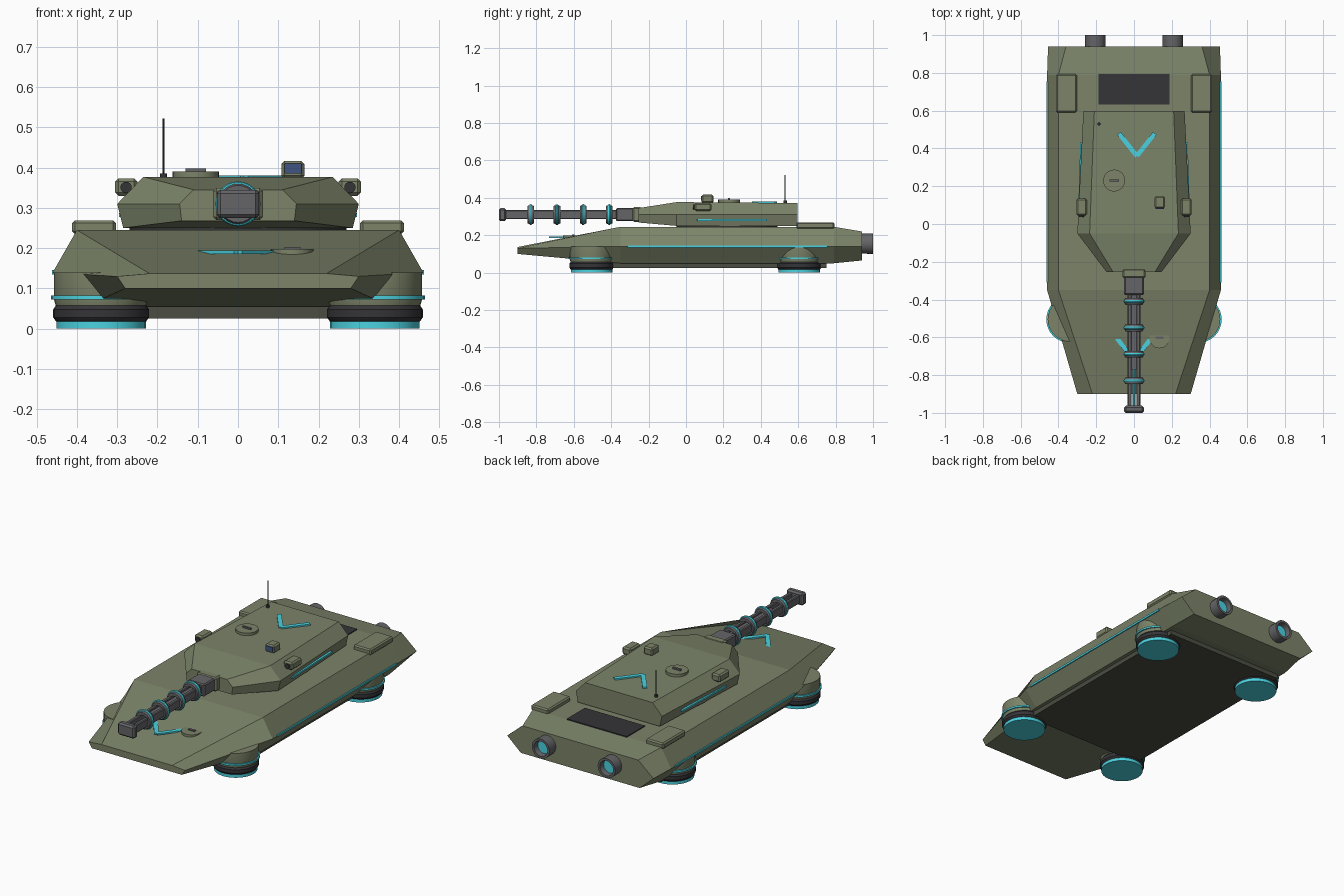
import bpy, bmesh
from math import pi, atan2, hypot
from mathutils import Vector

if "Cube" in bpy.data.objects:
    bpy.data.objects.remove(bpy.data.objects["Cube"])


def mat(name, r, g, b):
    m = bpy.data.materials.new(name)
    m.diffuse_color = (r, g, b, 1)
    m.use_nodes = True
    m.node_tree.nodes["Principled BSDF"].inputs["Base Color"].default_value = m.diffuse_color
    return m


GREEN = mat("olive", 0.20, 0.23, 0.14)
DARK = mat("dark", 0.035, 0.035, 0.04)
UNDER = mat("underside", 0.07, 0.075, 0.055)
METAL = mat("metal", 0.13, 0.13, 0.14)
CYAN = mat("glow", 0.07, 0.65, 0.75)
LENS = mat("lens", 0.05, 0.09, 0.22)


def finish(bm, name, m, bevel=0):
    bmesh.ops.recalc_face_normals(bm, faces=bm.faces)
    me = bpy.data.meshes.new(name)
    bm.to_mesh(me)
    bm.free()
    ob = bpy.data.objects.new(name, me)
    bpy.context.collection.objects.link(ob)
    me.materials.append(m)
    if bevel:
        b = ob.modifiers.new("bevel", 'BEVEL')
        b.width, b.segments = bevel, 1
    return ob


def box(name, x, y, z, m, bevel=0):
    """Box from (min, max) ranges."""
    bm = bmesh.new()
    bmesh.ops.create_cube(bm, size=1)
    for v in bm.verts:
        v.co = Vector([(r[0] + r[1]) / 2 + c * (r[1] - r[0]) for r, c in zip((x, y, z), v.co)])
    return finish(bm, name, m, bevel)


def loft(name, sections, m):
    """Skin (y, [(half width, z)...]) sections, mirrored across x."""
    bm = bmesh.new()
    rings = []
    for y, half in sections:
        pts = half + [(-x, z) for x, z in reversed(half)]
        rings.append([bm.verts.new((x, y, z)) for x, z in pts])
    n = len(rings[0])
    for a, b in zip(rings, rings[1:]):
        for i in range(n):
            j = (i + 1) % n
            bm.faces.new((a[i], a[j], b[j], b[i]))
    bm.faces.new(rings[0])
    bm.faces.new(rings[-1])
    return finish(bm, name, m)


def lathe(name, profile, loc, m, axis='Z', n=32):
    """Revolve (radius, height) points around an axis through loc."""
    bm = bmesh.new()
    vs = [bm.verts.new((r, 0, h)) for r, h in profile]
    es = [bm.edges.new(p) for p in zip(vs, vs[1:])]
    bmesh.ops.spin(bm, geom=vs + es, axis=(0, 0, 1), cent=(0, 0, 0), angle=2 * pi, steps=n)
    bmesh.ops.remove_doubles(bm, verts=bm.verts, dist=1e-5)
    ob = finish(bm, name, m)
    ob.location = loc
    if axis == 'Y':
        ob.rotation_euler = (-pi / 2, 0, 0)
    return ob


def disc(name, r, h0, h1, loc, m, axis='Z', n=32):
    return lathe(name, [(0, h0), (r, h0), (r, h1), (0, h1)], loc, m, axis, n)


def chevron(name, half, y_tip, y_end, z, width=0.024):
    for s in (-1, 1):
        dx, dy = s * half, y_end - y_tip
        ob = box(name, (0, hypot(dx, dy)), (-width / 2, width / 2), (-0.004, 0.004), CYAN)
        ob.location = (0, y_tip, z)
        ob.rotation_euler = (0, 0, atan2(dy, dx))


# Hull and belly plate
loft("hull", [
    (-0.90, [(0.28, 0.10), (0.30, 0.13), (0.22, 0.137)]),
    (-0.35, [(0.39, 0.05), (0.46, 0.14), (0.40, 0.245)]),
    (0.79, [(0.39, 0.05), (0.46, 0.14), (0.40, 0.245)]),
    (0.94, [(0.37, 0.065), (0.455, 0.14), (0.36, 0.22)])], GREEN)
box("belly_plate", (-0.37, 0.37), (-0.42, 0.75), (0.025, 0.055), UNDER)

# Turret with its ring
disc("turret_ring", 0.27, 0.24, 0.256, (0, 0.22, 0), DARK)
loft("turret", [
    (-0.255, [(0.14, 0.268), (0.145, 0.31), (0.11, 0.345)]),
    (-0.05, [(0.285, 0.25), (0.30, 0.31), (0.235, 0.377)]),
    (0.597, [(0.255, 0.25), (0.268, 0.31), (0.21, 0.372)])], GREEN)

# Hover pods
for s in (-1, 1):
    for y in (-0.505, 0.605):
        p = (s * 0.34, y, 0)
        lathe("hover_pod", [(0, 0.055), (0.112, 0.055), (0.117, 0.072), (0.117, 0.14), (0, 0.14)], p, GREEN)
        lathe("pod_glow_ring", [(0.11, 0.072), (0.124, 0.072), (0.124, 0.082), (0.11, 0.082)], p, CYAN)
        lathe("pod_skirt", [(0.10, 0.012), (0.112, 0.018), (0.119, 0.028), (0.119, 0.048),
                            (0.112, 0.058), (0.10, 0.058)], p, DARK)
        disc("pod_thruster", 0.111, 0, 0.03, p, CYAN)

# Rail gun
GZ = 0.31
box("gun_collar", (-0.062, 0.062), (-0.285, -0.235), (GZ - 0.04, GZ + 0.04), GREEN, 0.008)
box("gun_breech", (-0.052, 0.052), (-0.375, -0.25), (GZ - 0.035, GZ + 0.035), METAL, 0.006)
for s in (-1, 1):
    box("gun_rail", sorted((s * 0.013, s * 0.034)), (-0.97, -0.36), (GZ - 0.024, GZ + 0.024), METAL, 0.004)
box("gun_spine", (-0.013, 0.013), (-0.77, -0.36), (GZ - 0.014, GZ + 0.014), METAL)
disc("gun_core", 0.009, -0.96, -0.7, (0, 0, GZ), CYAN, 'Y', 10)
box("gun_muzzle", (-0.052, 0.052), (-1.0, -0.962), (GZ - 0.035, GZ + 0.035), METAL, 0.009)
for y in (-0.83, -0.69, -0.55, -0.41):
    lathe("coil", [(0.03, -0.018), (0.046, -0.018), (0.050, -0.010), (0.050, 0.010),
                   (0.046, 0.018), (0.03, 0.018)], (0, y, GZ), METAL, 'Y', 24)
    bpy.ops.mesh.primitive_torus_add(location=(0, y, GZ), rotation=(pi / 2, 0, 0), major_radius=0.047,
                                     minor_radius=0.009, major_segments=24, minor_segments=8)
    bpy.context.object.name = "coil_glow"
    bpy.context.object.data.materials.append(CYAN)

# Commander hatch and driver hatch
disc("commander_hatch", 0.058, 0.37, 0.39, (-0.105, 0.23, 0), GREEN, n=24)
box("hatch_handle", (-0.13, -0.08), (0.224, 0.236), (0.388, 0.398), METAL)
disc("driver_hatch", 0.053, 0.175, 0.198, (0.135, -0.605, 0), GREEN, n=24)
box("driver_periscope", (0.115, 0.155), (-0.61, -0.595), (0.195, 0.203), METAL)

# Roof sight and side sensors
box("roof_sight", (0.108, 0.165), (0.083, 0.147), (0.372, 0.417), GREEN, 0.008)
box("sight_lens", (0.115, 0.158), (0.079, 0.09), (0.385, 0.41), LENS)
for s in (-1, 1):
    box("side_sensor", sorted((s * 0.25, s * 0.305)), (0.045, 0.135), (0.33, 0.373), GREEN, 0.008)
    disc("sensor_lens", 0.014, 0.038, 0.06, (s * 0.278, 0, 0.351), DARK, 'Y', 16)

# Antenna
disc("antenna_base", 0.009, 0.365, 0.385, (-0.185, 0.53, 0), DARK, n=12)
disc("antenna", 0.0028, 0.38, 0.522, (-0.185, 0.53, 0), DARK, n=8)

# Rear deck: grille, stowage boxes, exhaust nozzles
box("engine_grille", (-0.187, 0.187), (0.632, 0.793), (0.235, 0.25), DARK)
for s in (-1, 1):
    box("deck_box", sorted((s * 0.303, s * 0.412)), (0.59, 0.793), (0.235, 0.269), GREEN, 0.007)
    lathe("exhaust_nozzle", [(0, 0.90), (0.052, 0.90), (0.055, 1.0), (0.042, 1.0), (0.038, 0.965),
                             (0, 0.965)], (s * 0.205, 0, 0.155), METAL, 'Y', 24)
    disc("exhaust_glow", 0.037, 0.96, 0.972, (s * 0.205, 0, 0.155), CYAN, 'Y', 24)

    # Glow strips on hull and turret sides
    box("hull_strip", sorted((s * 0.45, s * 0.462)), (-0.31, 0.755), (0.135, 0.146), CYAN)
    strip = box("turret_strip", (-0.006, 0.006), (-0.187, 0.187), (-0.005, 0.005), CYAN)
    strip.location = (s * 0.284, 0.247, 0.282)
    strip.rotation_euler = (0, 0, s * 0.03)

# Chevron markings
chevron("turret_chevron", 0.095, 0.36, 0.48, 0.377)
for o in [o for o in bpy.data.objects if o.name.startswith("turret_chevron")]:
    o.location.x = 0.015
chevron("hull_chevron", 0.09, -0.725, -0.605, 0.19)

# Round parts get smooth walls with sharp rims
bpy.ops.object.select_all(action='DESELECT')
for o in bpy.data.objects:
    if o.name.split(".")[0] in {"hover_pod", "pod_glow_ring", "pod_skirt", "pod_thruster", "coil", "coil_glow",
                                "exhaust_nozzle", "commander_hatch", "driver_hatch", "turret_ring"}:
        o.select_set(True)
        bpy.context.view_layer.objects.active = o
bpy.ops.object.shade_smooth_by_angle()
